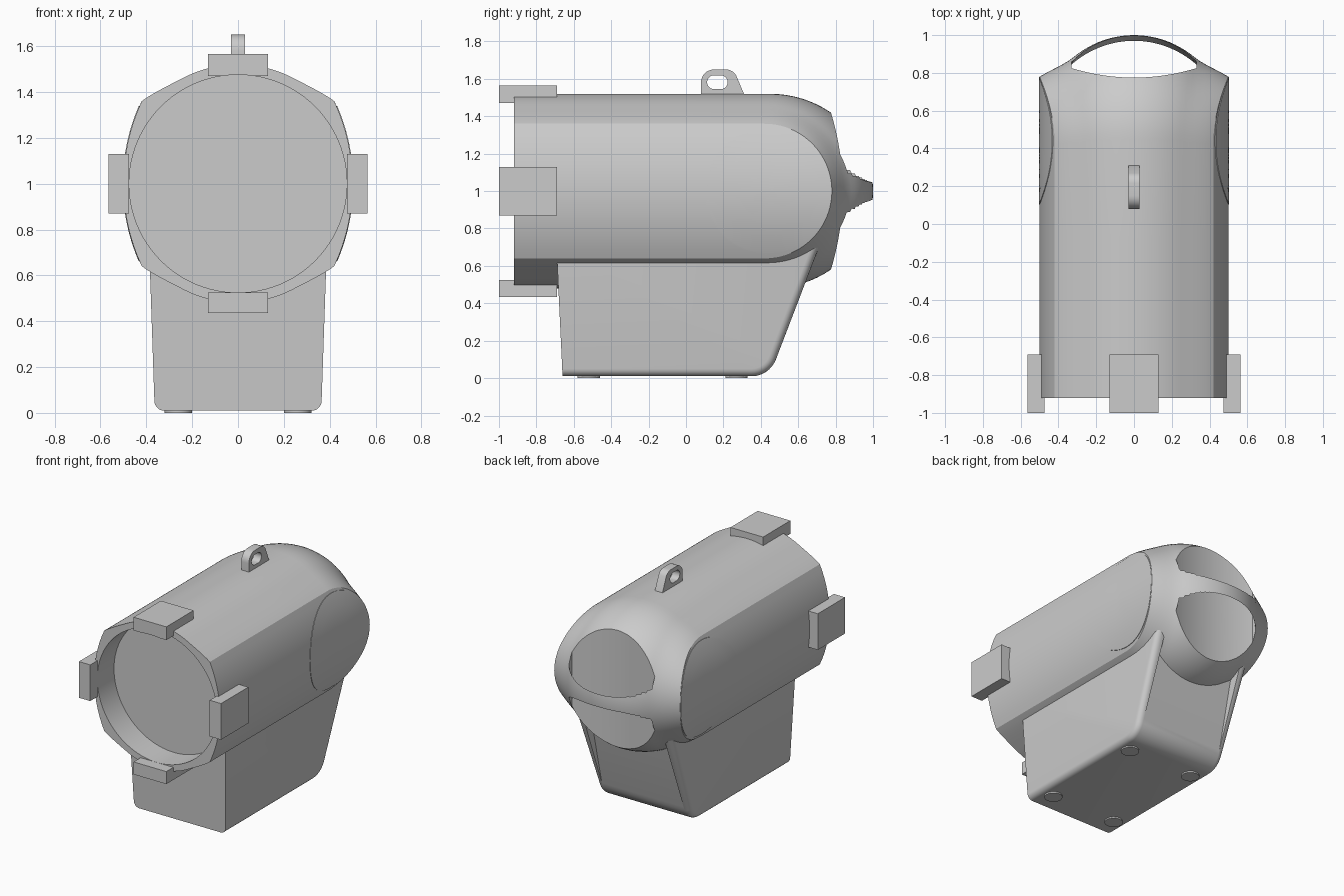
import bpy, bmesh
from math import sin, cos, pi, sqrt, hypot

if "Cube" in bpy.data.objects:
    bpy.data.objects.remove(bpy.data.objects["Cube"])

CZ = 1.0  # height of the barrel axis


def finish(bm, name, angle=0.6, smooth=True):
    bmesh.ops.recalc_face_normals(bm, faces=bm.faces[:])
    me = bpy.data.meshes.new(name)
    bm.to_mesh(me)
    bm.free()
    ob = bpy.data.objects.new(name, me)
    bpy.context.collection.objects.link(ob)
    if smooth:
        shade(ob, angle)
    return ob


def shade(ob, angle=0.6):
    bpy.ops.object.select_all(action='DESELECT')
    bpy.context.view_layer.objects.active = ob
    ob.select_set(True)
    bpy.ops.object.shade_smooth_by_angle(angle=angle)


def cut(ob, cutter):
    bpy.context.view_layer.objects.active = ob
    m = ob.modifiers.new("cut", 'BOOLEAN')
    m.operation, m.solver, m.object = 'DIFFERENCE', 'EXACT', cutter
    bpy.ops.object.modifier_apply(modifier=m.name)
    bpy.data.objects.remove(cutter)


def loft(rings, name, smooth=True):
    """Closed rings joined in order, with capped ends."""
    bm = bmesh.new()
    vs = [[bm.verts.new(p) for p in r] for r in rings]
    n = len(vs[0])
    for a, b in zip(vs, vs[1:]):
        for i in range(n):
            bm.faces.new((a[i], a[(i + 1) % n], b[(i + 1) % n], b[i]))
    bm.faces.new(vs[0])
    bm.faces.new(vs[-1])
    return finish(bm, name, smooth=smooth)


def circle(r, n=64):
    return [(r * cos(2 * pi * i / n), r * sin(2 * pi * i / n)) for i in range(n)]


def box(name, x0, x1, y0, y1, z0, z1):
    return loft([[(x0, y0, z), (x1, y0, z), (x1, y1, z), (x0, y1, z)] for z in (z0, z1)], name, False)


# Barrel: rounded shell whose sides flare out to stadium-shaped cheek pads
def pad_x(z):
    return sqrt(0.85 ** 2 - z * z) - 0.35


def shell_x(y, z):
    t = max(0, (y - 0.45) / 0.55)
    base = sqrt(max(0, 0.2704 * (1 - t * t) - z * z))
    d = hypot(max(0, y - 0.42), z) - 0.36
    if d <= 1e-6:
        return pad_x(z)
    k = max(0, 1 - d / 0.1) ** 2
    return base + (pad_x(z) - base) * k


stations = []  # (centre line, pad edge, silhouette) in y, z
ys = (-0.92, -0.5, -0.08)
for y in ys:
    stations.append(((y, 0), (y, 0.36), (y, 0.52)))
for i in range(41):
    c, s = cos(pi / 2 - pi * i / 40), sin(pi / 2 - pi * i / 40)
    stations.append(((0.42, 0), (0.42 + 0.36 * c, 0.36 * s), (0.45 + 0.55 * c, 0.52 * s)))
for y in reversed(ys):
    stations.append(((y, 0), (y, -0.36), (y, -0.52)))


def lerp(a, b, t):
    return (a[0] + (b[0] - a[0]) * t, a[1] + (b[1] - a[1]) * t)


bm = bmesh.new()
for side in (1, -1):
    rows = []
    for c, p, o in stations:
        pts = [lerp(c, p, k / 8) for k in range(8)]
        pts += [lerp(p, o, sin(k * pi / 32)) for k in range(17)]
        row = [bm.verts.new((side * shell_x(y, z), y, CZ + z)) for y, z in pts[:-1]]
        row.append(bm.verts.new((0, pts[-1][0], CZ + pts[-1][1])))
        rows.append(row)
    for a, b in zip(rows, rows[1:]):
        for i in range(len(a) - 1):
            bm.faces.new((a[i], a[i + 1], b[i + 1], b[i]))
bmesh.ops.remove_doubles(bm, verts=bm.verts[:], dist=1e-4)
bmesh.ops.holes_fill(bm, edges=[e for e in bm.edges if e.is_boundary], sides=0)
barrel = finish(bm, "barrel", smooth=False)

# Front bore
cut(barrel, loft([[(x, y, CZ + z) for x, z in circle(0.475, 96)] for y in (-1.2, -0.73)], "bore_cutter"))

# Vertical opening behind the rear grip bar
rings = []
for z in (-0.6, 0, 0.6):
    ring = []
    for i in range(25):
        x = -0.33 + 0.66 * i / 24
        ring.append((x, 0.775 + 0.05 * (x / 0.33) ** 2, CZ + z))
    for i in range(25):
        x = 0.33 - 0.66 * i / 24
        y = 0.42 + 0.55 * sqrt(1 - (x / 0.52) ** 2)
        ring.append((x, y + 0.6 * abs(z) * (1 - 0.8 * (x / 0.33) ** 2), CZ + z))
    rings.append(ring)
cut(barrel, loft(rings, "grip_cutter"))
shade(barrel, 0.5)

# Round side covers lying on the cheek pads
for side, label in ((1, "right"), (-1, "left")):
    def at(r, h):
        return [(side * (pad_x(z) + h), 0.44 + y, CZ + z) for y, z in circle(r)]
    loft([at(0.338, -0.02), at(0.338, 0.003)] + [at(r, 0.003) for r in (0.33, 0.25, 0.17, 0.09, 0.02)],
         "side_cover_" + label)

# Base: tapered profile with rounded lower rear corner
prof = [(-0.695, 0.75), (-0.66, 0.01)]
prof += [(0.35 + 0.14 * sin(a), 0.15 - 0.14 * cos(a)) for a in [i * 1.2 / 8 for i in range(9)]]
prof.append((0.73, 0.75))
bm = bmesh.new()
sides = []
for s in (1, -1):
    vs = [bm.verts.new((s * (0.363 + 0.034 * z), y, z)) for y, z in prof]
    sides.append(vs)
    bm.faces.new(vs)
n = len(prof)
for i in range(n):
    j = (i + 1) % n
    bm.faces.new((sides[0][i], sides[0][j], sides[1][j], sides[1][i]))
bmesh.ops.recalc_face_normals(bm, faces=bm.faces[:])
rim = [bm.edges.get((vs[i], vs[i + 1])) for vs in sides for i in range(1, n - 1)]
bmesh.ops.bevel(bm, geom=rim, offset=0.04, segments=5, profile=0.5, affect='EDGES')
base = finish(bm, "base", smooth=False)
wedge = [(0.485, 0.1), (0.65, 0.8), (0.95, 0.8), (0.95, 0.1)]
cut(base, loft([[(x, y, z) for y, z in wedge] for x in (-0.325, 0.325)], "recess_cutter", False))
shade(base, 0.5)

# Feet
for x in (-0.26, 0.26):
    for y in (-0.52, 0.27):
        loft([[(x + a, y + b, z) for a, b in circle(0.06, 32)] for z in (0, 0.02)], "foot")

# Four clips around the front rim
box("clip_top", -0.13, 0.13, -1, -0.69, 1.47, 1.565)
box("clip_bottom", -0.13, 0.13, -1, -0.69, 0.435, 0.525)
box("clip_right", 0.475, 0.565, -1, -0.69, 0.87, 1.13)
box("clip_left", -0.565, -0.475, -1, -0.69, 0.87, 1.13)
# keep the bore floor clear of the clips
for name in ("clip_top", "clip_bottom", "clip_right", "clip_left"):
    cut(bpy.data.objects[name],
        loft([[(x, y, CZ + z) for x, z in circle(0.475, 96)] for y in (-1.2, -0.73)], "clip_cutter"))

# Strap loop on top
prof = [(0.08, 1.50), (0.08, 1.58)]
prof += [(0.15 - 0.07 * cos(a), 1.58 + 0.07 * sin(a)) for a in [i * pi / 16 for i in range(1, 9)]]
prof += [(0.215 + 0.06 * sin(a), 1.59 + 0.06 * cos(a)) for a in [i * 1.1 / 6 for i in range(7)]]
prof += [(0.31, 1.52), (0.315, 1.50)]
strap = loft([[(x, y, z) for y, z in prof] for x in (-0.03, 0.03)], "strap_loop", False)
hole = [(0.168 + (0.018 if cos(a) > 0 else -0.018) + 0.037 * cos(a), 1.582 + 0.037 * sin(a))
        for a in [2 * pi * (i + 0.5) / 32 for i in range(32)]]
cut(strap, loft([[(x, y, z) for y, z in hole] for x in (-0.1, 0.1)], "strap_cutter"))
shade(strap)
